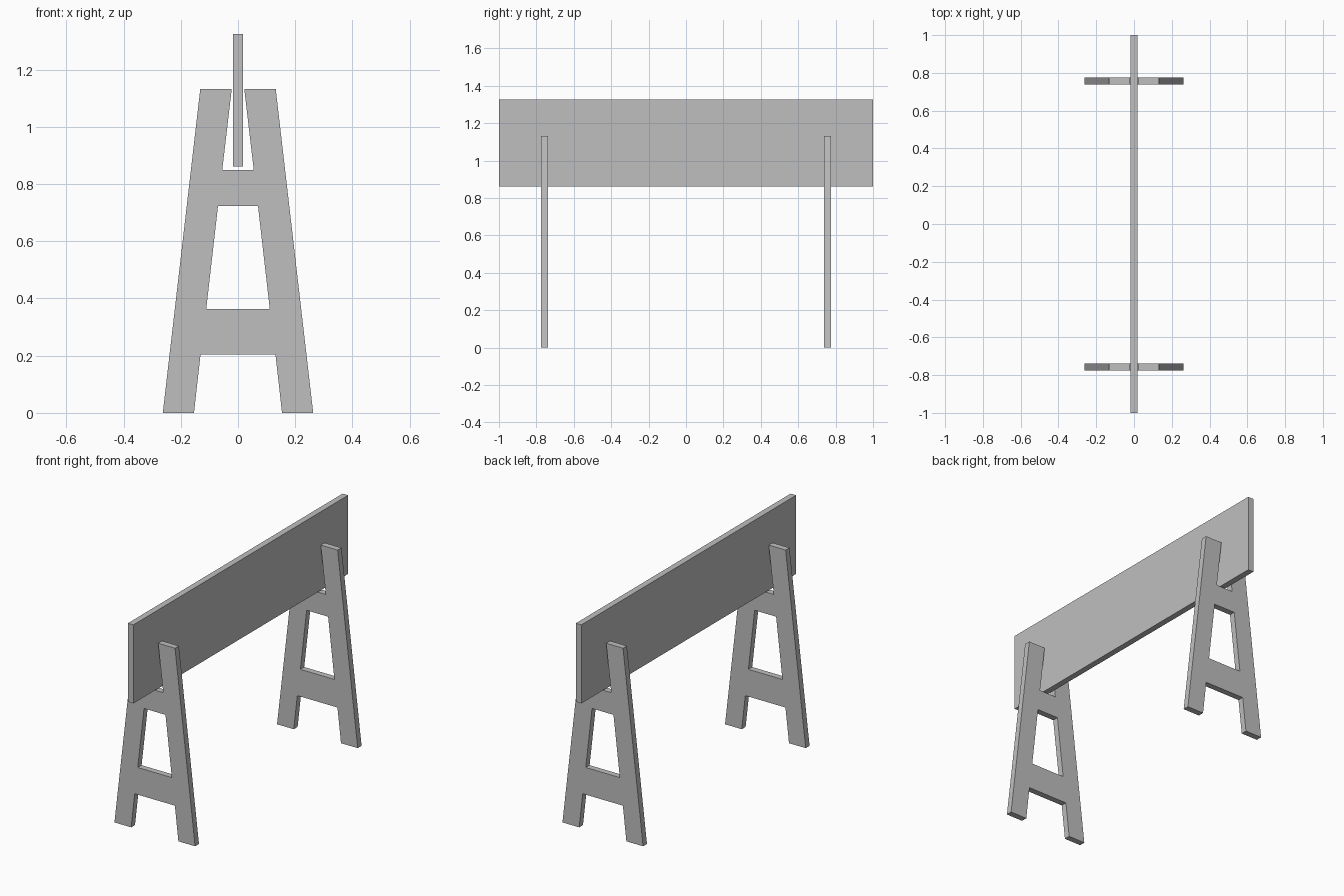
import bpy
from math import pi

if "Cube" in bpy.data.objects:
    bpy.data.objects.remove(bpy.data.objects["Cube"], do_unlink=True)

grey = bpy.data.materials.new("plain_grey")
grey.use_nodes = True
colour = (0.52, 0.52, 0.52, 1)
grey.diffuse_color = colour
grey.node_tree.nodes["Principled BSDF"].inputs["Base Color"].default_value = colour

THICK = 0.036
# Right halves of the outlines, (x, z), listed from bottom to top
OUTLINE = [(0.131, 0.204), (0.154, 0), (0.263, 0),
           (0.132, 1.132), (0.022, 1.132), (0.055, 0.85)]
WINDOW = [(0.111, 0.364), (0.07, 0.723)]


def add_loop(curve, half):
    """Closed outline made from a half profile and its mirror image."""
    points = half + [(-x, z) for x, z in reversed(half)]
    spline = curve.splines.new('POLY')
    spline.points.add(len(points) - 1)
    for p, (x, z) in zip(spline.points, points):
        p.co = (x, z, 0, 1)
    spline.use_cyclic_u = True


def trestle(name, y):
    """A-shaped plate with a window, feet and a slot for the board."""
    curve = bpy.data.curves.new(name, 'CURVE')
    curve.dimensions = '2D'
    curve.fill_mode = 'BOTH'
    curve.extrude = THICK / 2
    add_loop(curve, OUTLINE)
    add_loop(curve, WINDOW)
    obj = bpy.data.objects.new(name, curve)
    bpy.context.collection.objects.link(obj)
    obj.location.y = y
    obj.rotation_euler.x = pi / 2
    bpy.ops.object.select_all(action='DESELECT')
    obj.select_set(True)
    bpy.context.view_layer.objects.active = obj
    bpy.ops.object.convert(target='MESH')
    obj = bpy.context.object
    obj.data.materials.clear()
    obj.data.materials.append(grey)
    bpy.ops.object.shade_flat()


# Two supporting trestles
trestle("front_trestle", -0.757)
trestle("back_trestle", 0.757)

# Upright board resting in the slots
BOTTOM, TOP = 0.862, 1.325
bpy.ops.mesh.primitive_cube_add(size=1, location=(0, 0, (BOTTOM + TOP) / 2))
board = bpy.context.object
board.name = "board"
board.scale = (THICK, 2, TOP - BOTTOM)
bpy.ops.object.transform_apply(location=False, rotation=False, scale=True)
board.data.materials.append(grey)
